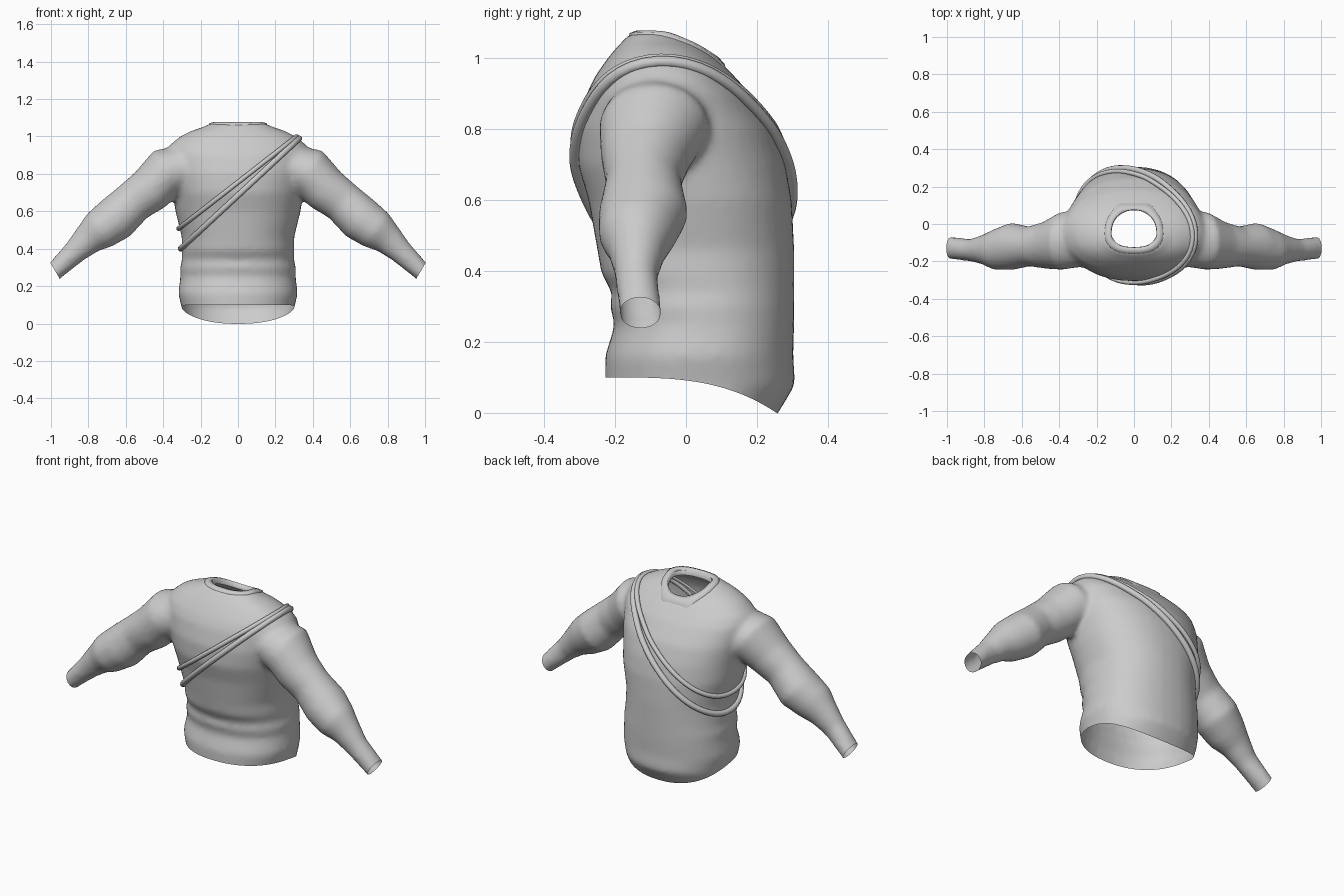
import bpy, bmesh, math
from mathutils import Vector
from mathutils.bvhtree import BVHTree

if "Cube" in bpy.data.objects:
    bpy.data.objects.remove(bpy.data.objects["Cube"])

cloth = bpy.data.materials.new("grey cloth")
cloth.use_nodes = True
grey = (0.6, 0.6, 0.6, 1)
cloth.diffuse_color = grey
cloth.node_tree.nodes["Principled BSDF"].inputs["Base Color"].default_value = grey

SIDES = 40
TURN = [2 * math.pi * i / SIDES for i in range(SIDES)]


def make_object(name, bm):
    mesh = bpy.data.meshes.new(name)
    bm.to_mesh(mesh)
    bm.free()
    mesh.materials.append(cloth)
    mesh.shade_smooth()
    obj = bpy.data.objects.new(name, mesh)
    bpy.context.collection.objects.link(obj)
    return obj


def bridge(bm, rings, closed=False):
    """Join a series of point rings with quads."""
    loops = [[bm.verts.new(p) for p in ring] for ring in rings]
    pairs = list(zip(loops, loops[1:]))
    if closed:
        pairs.append((loops[-1], loops[0]))
    for a, b in pairs:
        for i in range(len(a)):
            j = (i + 1) % len(a)
            bm.faces.new((a[i], a[j], b[j], b[i]))
    return loops


def solid(bm, rings):
    loops = bridge(bm, rings)
    bm.faces.new(loops[0])
    bm.faces.new(loops[-1])


def power(v, e):
    return math.copysign(abs(v) ** e, v)


# Torso: height, half width, front y, back y
torso = [(-0.06, 0.29, -0.22, 0.22), (0, 0.295, -0.225, 0.26), (0.08, 0.30, -0.228, 0.308),
         (0.16, 0.32, -0.228, 0.302), (0.25, 0.308, -0.2, 0.305), (0.30, 0.31, -0.215, 0.305),
         (0.34, 0.30, -0.208, 0.305), (0.39, 0.302, -0.238, 0.305), (0.46, 0.30, -0.25, 0.305),
         (0.60, 0.335, -0.275, 0.298), (0.70, 0.35, -0.305, 0.28), (0.80, 0.37, -0.305, 0.245),
         (0.90, 0.385, -0.28, 0.18), (0.95, 0.37, -0.255, 0.135), (1.0, 0.31, -0.22, 0.085),
         (1.03, 0.25, -0.195, 0.045), (1.05, 0.19, -0.175, 0.01), (1.068, 0.15, -0.16, -0.02)]

# Sleeve: centre x, centre z, radius, centre y, depth radius
sleeve = [(0.22, 0.85, 0.11, -0.09, 0.13), (0.385, 0.805, 0.137, -0.09, 0.155),
          (0.47, 0.715, 0.123, -0.113, 0.126), (0.56, 0.65, 0.113, -0.12, 0.106),
          (0.655, 0.56, 0.122, -0.12, 0.126), (0.74, 0.50, 0.110, -0.137, 0.109),
          (0.80, 0.452, 0.085, -0.137, 0.08), (0.87, 0.385, 0.065, -0.14, 0.06),
          (0.98, 0.28, 0.05, -0.128, 0.06), (1.04, 0.22, 0.05, -0.125, 0.06)]

body = bmesh.new()
solid(body, [[(w * power(math.cos(t), 0.9), (f + b) / 2 + (b - f) / 2 * power(math.sin(t), 0.9), z)
              for t in TURN] for z, w, f, b in torso])
for side in (1, -1):
    rings = []
    for k, (x, z, r, y, d) in enumerate(sleeve):
        a, b = sleeve[max(k - 1, 0)], sleeve[min(k + 1, len(sleeve) - 1)]
        along = Vector((b[0] - a[0], b[1] - a[1])).normalized()
        rings.append([(side * (x - along.y * r * math.cos(t)), y + d * math.sin(t),
                       z + along.x * r * math.cos(t)) for t in TURN])
    solid(body, rings)
bmesh.ops.recalc_face_normals(body, faces=body.faces)

# Fuse torso and sleeves into one soft skin
draft = make_object("shirt_draft", body)
remesh = draft.modifiers.new("fuse", "REMESH")
remesh.mode = "VOXEL"
remesh.voxel_size = 0.015
soften = draft.modifiers.new("soften", "SMOOTH")
soften.factor = 0.5
soften.iterations = 8
bpy.context.view_layer.update()
skin = bmesh.new()
skin.from_mesh(draft.evaluated_get(bpy.context.evaluated_depsgraph_get()).to_mesh())
bpy.data.objects.remove(draft)
tree = BVHTree.FromBMesh(skin)


def slice_off(co, normal):
    geom = skin.verts[:] + skin.edges[:] + skin.faces[:]
    bmesh.ops.bisect_plane(skin, geom=geom, plane_co=co, plane_no=normal, clear_outer=True)


def trim(height, direction):
    """Cut the skin along a curved height field."""
    for v in skin.verts:
        v.co.z -= height(v.co)
    slice_off((0, 0, 0), (0, 0, direction))
    for v in skin.verts:
        v.co.z += height(v.co)


def hem(p):
    return 0.1 - 0.1 * max(0, (p.y + 0.22) / 0.475) ** 3.2


def neck_half_width(y):
    return 0.125 - 0.25 * max(0, y + 0.08)


def neck(p):
    e = math.hypot(p.x / 0.125, (p.y + 0.025) / 0.108)
    return min(1.5, max(0.85, 1.03 + 2 * (e - 1)))


# Open hem, neck and cuffs
trim(hem, -1)
trim(neck, 1)
for side in (1, -1):
    slice_off((side * 0.98, 0, 0.285), (side * 0.85, 0, -0.5))
make_object("shirt", skin)


def drop(x, y, lift):
    hit = tree.ray_cast(Vector((x, y, 2)), Vector((0, 0, -1)))[0]
    return (x, y, hit.z + lift)


# Collar: a thin band around the neck with two points at the back
def collar_ring(grow, lift):
    ring = []
    for t in TURN:
        c, s = math.cos(t), math.sin(t)
        peak = 0.022 * max(0, 1 - abs(abs(c) - 0.55) / 0.3) if s > 0 else 0
        point = peak * min(1, grow / 0.03)
        ring.append(drop((0.12 + grow - 0.02 * s) * power(c, 0.85),
                         -0.025 + (0.1 + grow + point) * power(s, 0.85), lift))
    return ring


collar = bmesh.new()
bridge(collar, [collar_ring(0.036, -0.004), collar_ring(0.034, 0.007), collar_ring(0.016, 0.009),
                collar_ring(0, 0.006), [(x, y, z - 0.03) for x, y, z in collar_ring(-0.002, 0)]])
bmesh.ops.recalc_face_normals(collar, faces=collar.faces)
make_object("collar", collar)


# Two cords slung from the left shoulder to the right side
def cord(name, height, slope, radius):
    centre = Vector((0, 0, height))
    across = Vector((1, 0, slope)).normalized()
    back = Vector((0, 1, 0))
    up = across.cross(back)
    count = 72
    path = []
    for i in range(count):
        a = 2 * math.pi * i / count
        ray = across * math.cos(a) + back * math.sin(a)
        path.append(tree.ray_cast(centre, ray)[0] + ray * radius * 0.7)
    for _ in range(3):
        path = [(path[i - 1] + path[i] * 2 + path[(i + 1) % count]) / 4 for i in range(count)]
    rings = []
    for i, p in enumerate(path):
        out = (path[(i + 1) % count] - path[i - 1]).cross(up).normalized()
        rings.append([p + (out * math.cos(t) + up * math.sin(t)) * radius for t in TURN[::4]])
    bm = bmesh.new()
    bridge(bm, rings, closed=True)
    bmesh.ops.recalc_face_normals(bm, faces=bm.faces)
    make_object(name, bm)


cord("upper_cord", 0.755, 0.78, 0.013)
cord("lower_cord", 0.685, 0.93, 0.016)
